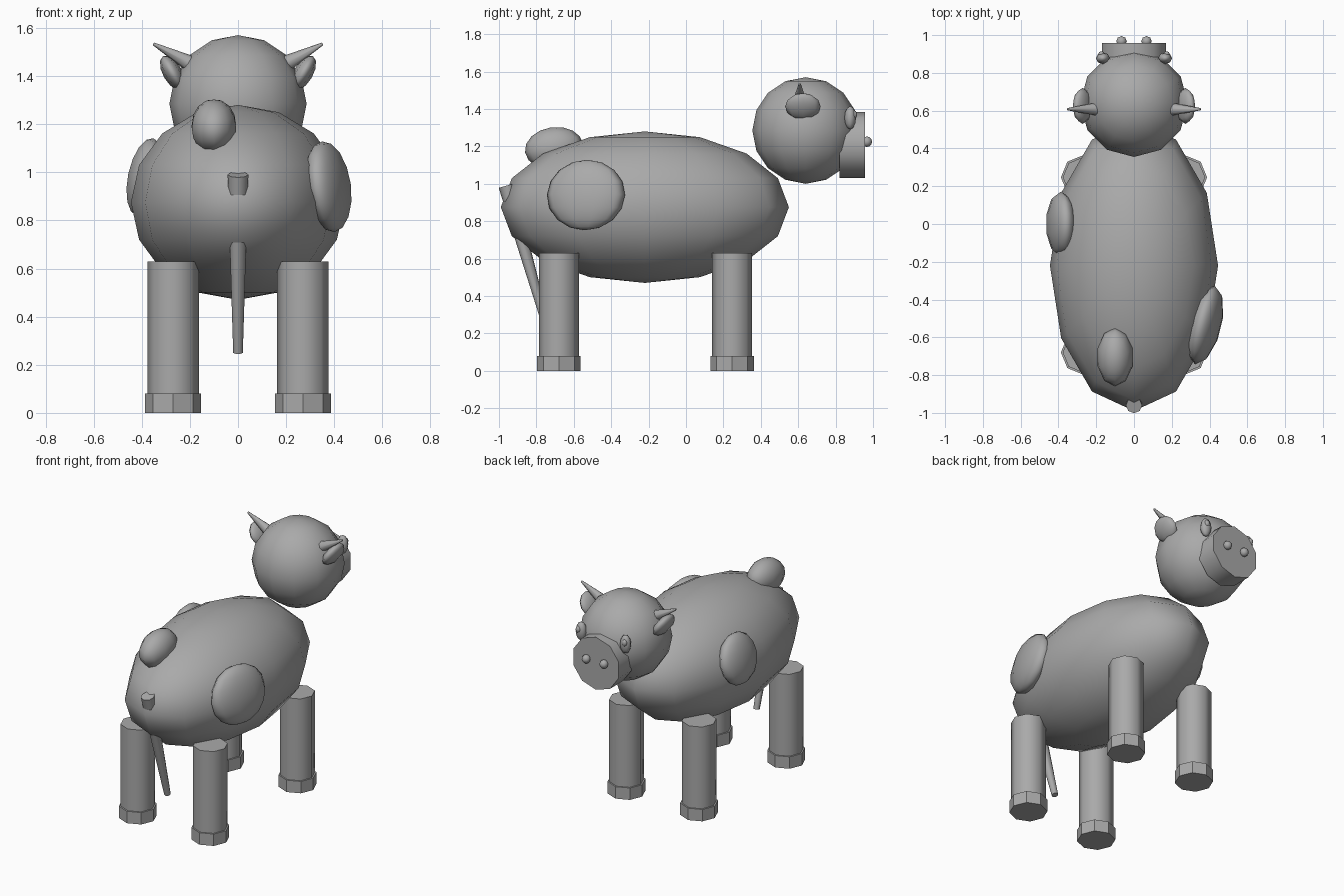
import bpy, math
from mathutils import Vector

if "Cube" in bpy.data.objects:
    bpy.data.objects.remove(bpy.data.objects["Cube"])

grey = bpy.data.materials.new("plain_grey")
grey.diffuse_color = (0.4, 0.4, 0.4, 1)
grey.use_nodes = True
grey.node_tree.nodes["Principled BSDF"].inputs["Base Color"].default_value = grey.diffuse_color


def finish(name, smooth=True):
    ob = bpy.context.object
    ob.name = name
    ob.data.materials.append(grey)
    if smooth:
        bpy.ops.object.shade_smooth_by_angle(angle=math.radians(50))
    return ob


def ball(name, loc, radii, rot=(0, 0, 0), seg=12, rings=8):
    bpy.ops.mesh.primitive_uv_sphere_add(segments=seg, ring_count=rings, radius=1, location=loc,
                                         rotation=[math.radians(a) for a in rot])
    bpy.context.object.scale = radii
    return finish(name)


def taper(name, a, b, r1, r2, sides=8, smooth=True):
    # Straight tapered cylinder from point a to point b
    a, b = Vector(a), Vector(b)
    d = b - a
    bpy.ops.mesh.primitive_cone_add(vertices=sides, radius1=r1, radius2=r2, depth=d.length,
                                    location=(a + b) / 2,
                                    rotation=d.to_track_quat('Z', 'Y').to_euler())
    return finish(name, smooth)


# Body and head
ball("body", (0, -0.22, 0.875), (0.445, 0.77, 0.405))
ball("head", (0, 0.64, 1.285), (0.285, 0.285, 0.285))

# Muzzle
taper("muzzle", (0, 0.82, 1.208), (0, 0.957, 1.208), 0.177, 0.177, 10)

# Paired face parts
for s, side in ((-1, "left"), (1, "right")):
    ball("nostril_" + side, (s * 0.066, 0.967, 1.225), (0.028, 0.028, 0.028), seg=8, rings=6)
    ball("eye_" + side, (s * 0.165, 0.878, 1.353), (0.037, 0.031, 0.062), seg=8, rings=6)
    ball("pupil_" + side, (s * 0.172, 0.899, 1.37), (0.018, 0.016, 0.022), seg=8, rings=6)
    ball("ear_" + side, (s * 0.272, 0.625, 1.413), (0.04, 0.095, 0.08), (0, s * 30, 0), 8, 6)
    taper("horn_" + side, (s * 0.2, 0.608, 1.452), (s * 0.352, 0.608, 1.534), 0.034, 0.006)

# Legs and hooves
for s, side in ((-1, "left"), (1, "right")):
    for y, end in ((0.247, "front"), (-0.68, "rear")):
        tag = end + "_" + side
        taper("leg_" + tag, (s * 0.27, y, 0.002), (s * 0.27, y, 0.63), 0.107, 0.107)
        taper("hoof_" + tag, (s * 0.27, y, 0), (s * 0.27, y, 0.08), 0.117, 0.117, smooth=False)

# Tail, passing through the rump
taper("tail", (0, -0.96, 0.99), (0, -0.75, 0.25), 0.043, 0.02)

# Raised coat patches
ball("patch_right", (0.375, -0.535, 0.94), (0.085, 0.215, 0.19), (0, -8, -14), 10, 8)
ball("patch_left", (-0.386, 0, 0.98), (0.075, 0.172, 0.165), (0, 12, 0), 10, 8)
ball("patch_rump", (-0.1, -0.705, 1.19), (0.097, 0.157, 0.113), (8, 0, 0), 10, 8)
